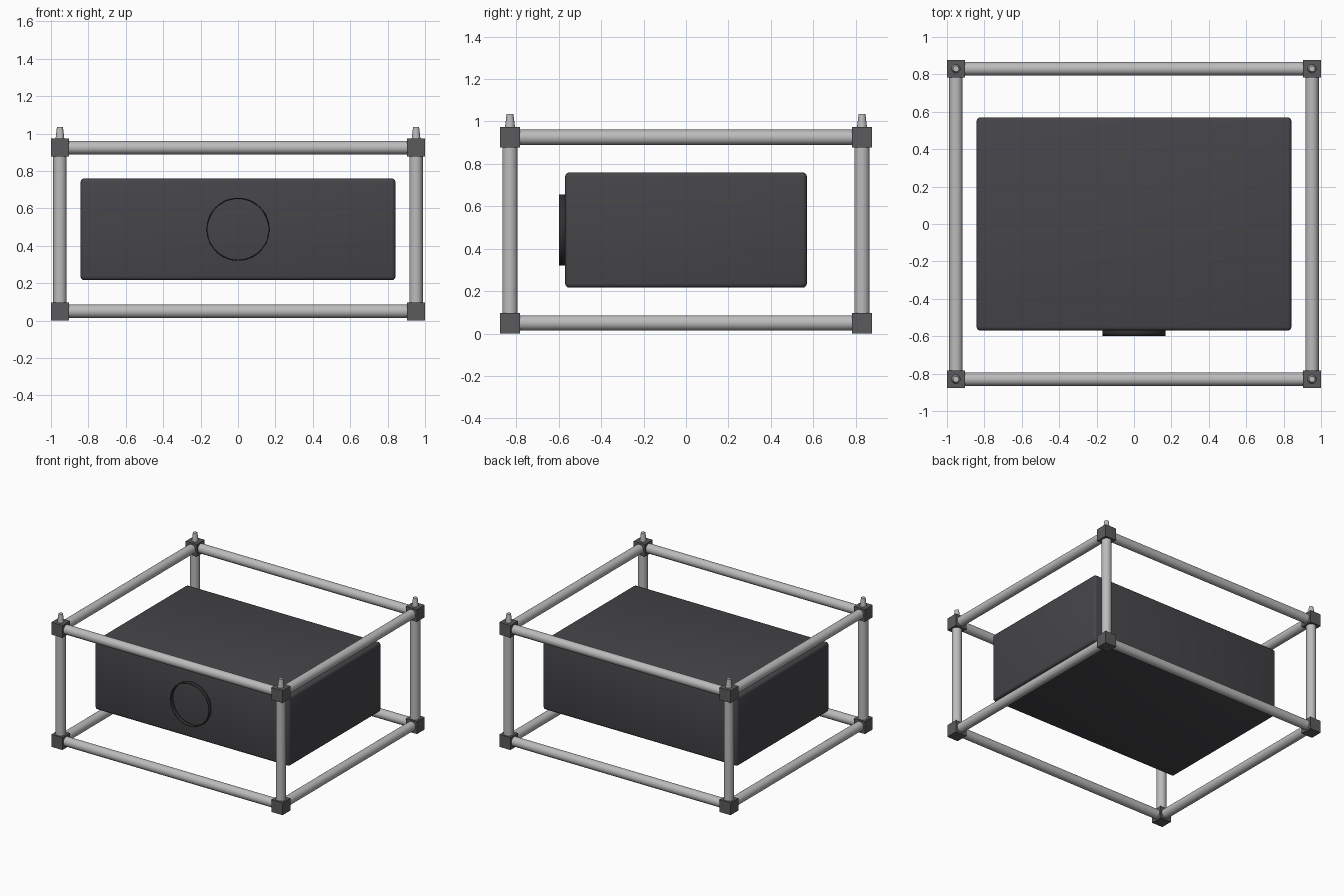
import bpy
from math import radians, pi
from itertools import product

if "Cube" in bpy.data.objects:
    bpy.data.objects.remove(bpy.data.objects["Cube"])


def material(name, rgb):
    m = bpy.data.materials.new(name)
    m.diffuse_color = (*rgb, 1)
    m.use_nodes = True
    m.node_tree.nodes["Principled BSDF"].inputs["Base Color"].default_value = m.diffuse_color
    return m


CASE = material("dark_case", (0.06, 0.06, 0.067))
CORNER = material("dark_metal", (0.105, 0.105, 0.11))
TUBE = material("light_metal", (0.5, 0.5, 0.5))
RIM = material("black_trim", (0.03, 0.03, 0.03))


def finish(name, mat, smooth=True):
    ob = bpy.context.object
    ob.name = name
    ob.data.materials.append(mat)
    if smooth:
        bpy.ops.object.shade_smooth_by_angle(angle=radians(35))
    return ob


def box(name, loc, size, mat, bevel=0):
    bpy.ops.mesh.primitive_cube_add(size=1, location=loc)
    bpy.context.object.scale = size
    bpy.ops.object.transform_apply(location=False, rotation=False, scale=True)
    ob = bpy.context.object
    if bevel:
        mod = ob.modifiers.new("rounded_edges", 'BEVEL')
        mod.width, mod.segments = bevel, 3
        bpy.ops.object.modifier_apply(modifier=mod.name)
    return finish(name, mat, bool(bevel))


def tube(name, loc, length, rot):
    bpy.ops.mesh.primitive_cylinder_add(vertices=24, radius=R, depth=length,
                                        location=loc, rotation=rot)
    return finish(name, TUBE)


R = 0.036                       # tube radius
C = 0.096                       # corner block size
X, Y = 1 - C / 2, 0.83          # frame centre lines
Z0, Z1 = C / 2, 0.925
ZM = (Z0 + Z1) / 2

# Corner blocks
for x, y, z in product((-X, X), (-Y, Y), (Z0, Z1)):
    box("corner_block", (x, y, z), (C, C, C), CORNER)

# Frame tubes along x, y and z
for y, z in product((-Y, Y), (Z0 + 0.002, Z1)):
    tube("long_rail", (0, y, z), 2 * X - 0.06, (0, pi / 2, 0))
for x, z in product((-X, X), (Z0 + 0.002, Z1)):
    tube("side_rail", (x, 0, z), 2 * Y - 0.06, (pi / 2, 0, 0))
for x, y in product((-X, X), (-Y, Y)):
    tube("upright", (x, y, ZM), Z1 - Z0 - 0.06, (0, 0, 0))
    # Tapered stacking pin on each upper corner
    bpy.ops.mesh.primitive_cone_add(vertices=20, radius1=0.025, radius2=0.016,
                                    depth=0.075, location=(x, y, 0.9985))
    finish("stacking_pin", TUBE)

# Equipment case hanging in the frame
box("case_body", (0, 0, 0.488), (1.684, 1.14, 0.544), CASE, 0.02)

# Thin raised ring on the front face
bpy.ops.mesh.primitive_cylinder_add(vertices=48, radius=0.168, depth=0.034,
                                    end_fill_type='NOTHING',
                                    location=(0, -0.581, 0.488),
                                    rotation=(pi / 2, 0, 0))
ring = finish("front_ring", RIM)
wall = ring.modifiers.new("wall", 'SOLIDIFY')
wall.thickness, wall.offset = 0.005, -1
